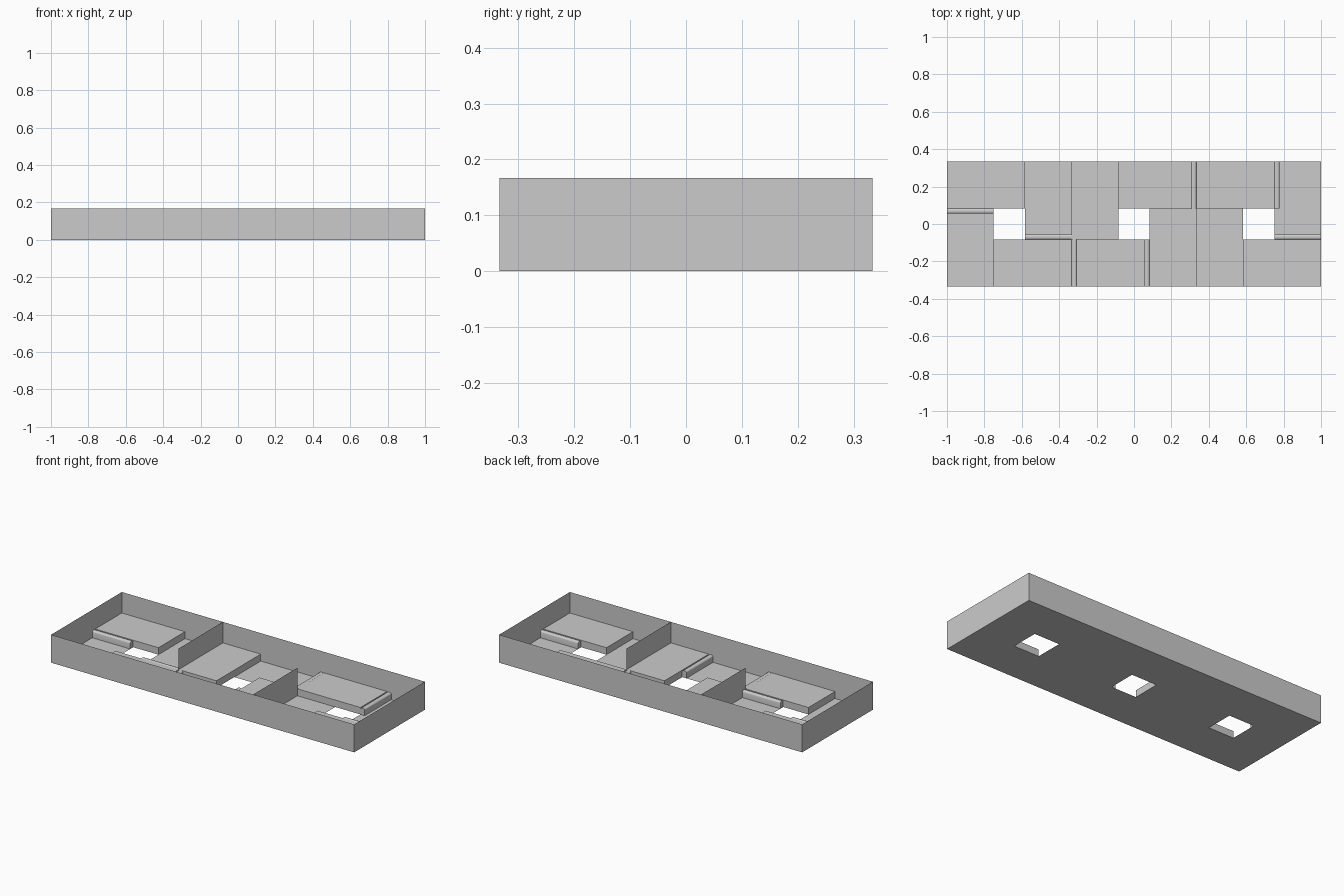
import bpy, math

if "Cube" in bpy.data.objects:
    bpy.data.objects.remove(bpy.data.objects["Cube"])

U = 1 / 24            # layout module
H = U                 # raised platform height
WALL = 4 * U
X, Y = 1.0, 8 * U


def make(name, verts, faces):
    me = bpy.data.meshes.new(name)
    me.from_pydata(verts, [], faces)
    me.update()
    ob = bpy.data.objects.new(name, me)
    bpy.context.collection.objects.link(ob)
    return ob


def slab(name, x0, x1, y0, y1, h):
    ring = [(x0, y0), (x1, y0), (x1, y1), (x0, y1)]
    x = [(a * U, b * U) for a, b in ring]
    if h == 0:
        return make(name, [(a, b, 0) for a, b in x], [(0, 1, 2, 3)])
    v = [(a, b, z) for z in (0, h) for a, b in x]
    f = [(3, 2, 1, 0), (4, 5, 6, 7)]
    f += [(i, (i + 1) % 4, (i + 1) % 4 + 4, i + 4) for i in range(4)]
    return make(name, v, f)


def wall(name, x0, y0, x1, y1):
    a, b = (x0 * U, y0 * U), (x1 * U, y1 * U)
    make(name, [(*a, 0), (*b, 0), (*b, WALL), (*a, WALL)], [(0, 1, 2, 3)])


def nosing(name, x, y, length, direction):
    """Rounded step edge starting at (x, y), projecting along direction."""
    r = 0.014
    prof = [(0, 0)]
    for i in range(9):
        t = math.pi * (1 - i / 8)
        prof.append((r + r * math.cos(t), H - 0.009 + 0.009 * math.sin(t)))
    prof.append((2 * r, 0))
    dx, dy = direction
    n = len(prof)
    v = []
    for s in (0, length * U):
        for d, z in prof:
            v.append((x * U + dx * d + abs(dy) * s, y * U + dy * d + abs(dx) * s, z))
    f = [(i, (i + 1) % n, (i + 1) % n + n, i + n) for i in range(n)]
    f += [tuple(range(n))[::-1], tuple(range(n, 2 * n))]
    if dx + -dy > 0:
        f = [q[::-1] for q in f]
    ob = make(name, v, f)
    bpy.context.view_layer.objects.active = ob
    ob.select_set(True)
    bpy.ops.object.shade_smooth_by_angle(angle=math.radians(35))
    ob.select_set(False)


# Pinwheel of four platforms around each square opening
for room, (cx, mirror, high) in enumerate([(-16, 1, ("back", "front")),
                                           (0, -1, ("left", "right")),
                                           (16, 1, ("back", "front"))], 1):
    panels = {"back": (-8, 2, 2, 8), "right": (2, 8, -2, 8),
              "front": (-2, 8, -8, -2), "left": (-8, -2, -8, 2)}
    for side, (x0, x1, y0, y1) in panels.items():
        if mirror < 0:
            x0, x1 = -x1, -x0
            side = {"left": "right", "right": "left"}.get(side, side)
        kind = "raised_platform" if side in high else "floor"
        slab(f"room{room}_{side}_{kind}", cx + x0, cx + x1, y0, y1,
             H if side in high else 0)

# Thin outer walls and the two partial dividers
wall("front_wall", -24, -8, 24, -8)
wall("right_wall", 24, -8, 24, 8)
wall("back_wall", 24, 8, -24, 8)
wall("left_wall", -24, 8, -24, -8)
wall("left_divider", -8, -2, -8, 8)
wall("right_divider", 8, -8, 8, 2)

# Rounded step edges
edges = [(-24, 2, 6, (0, -1)), (-14, -2, 6, (0, 1)), (-8, -8, 6, (1, 0)),
         (2, -8, 6, (-1, 0)), (8, 2, 6, (-1, 0)), (18, 2, 6, (1, 0)),
         (18, -2, 6, (0, 1))]
for i, e in enumerate(edges, 1):
    nosing(f"step_edge_{i}", *e)
